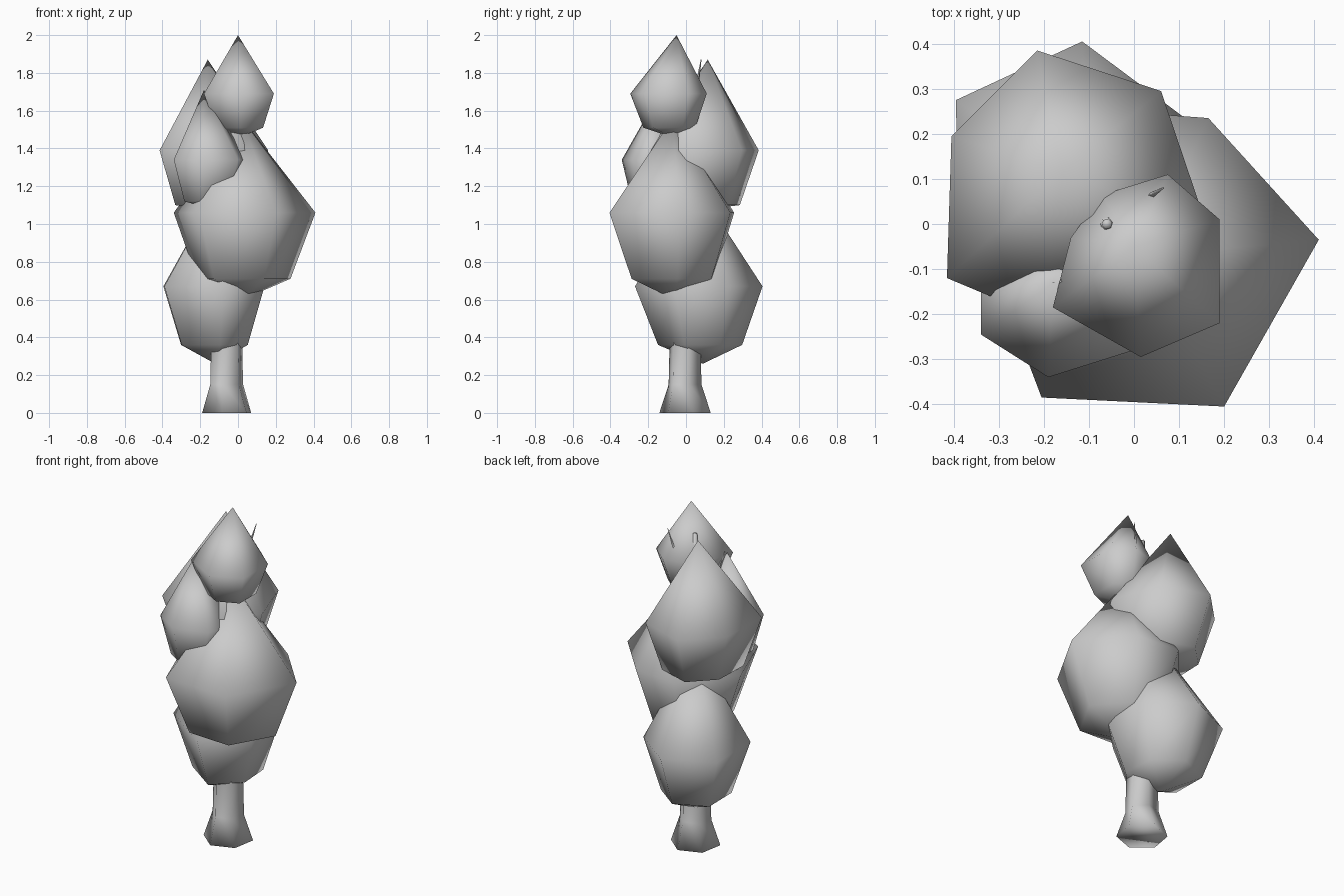
import bpy, bmesh, math
from mathutils import Vector

if "Cube" in bpy.data.objects:
    bpy.data.objects.remove(bpy.data.objects["Cube"])

grey = bpy.data.materials.new("plain grey")
grey.diffuse_color = (0.6, 0.6, 0.6, 1)
grey.use_nodes = True
grey.node_tree.nodes["Principled BSDF"].inputs["Base Color"].default_value = grey.diffuse_color


def finish(name, bm):
    bmesh.ops.recalc_face_normals(bm, faces=bm.faces[:])
    for f in bm.faces:
        f.smooth = True
    me = bpy.data.meshes.new(name)
    bm.to_mesh(me)
    bm.free()
    me.materials.append(grey)
    ob = bpy.data.objects.new(name, me)
    bpy.context.collection.objects.link(ob)
    return ob


def bridge(bm, a, b):
    n = len(a)
    for i in range(n):
        j = (i + 1) % n
        bm.faces.new((a[i], a[j], b[j], b[i]))


def fan(bm, ring, tip):
    for i in range(len(ring)):
        bm.faces.new((ring[i], ring[(i + 1) % len(ring)], tip))


def clump(name, apex, outline, z_wide, z_low, z_tip, shrink=0.66):
    """Teardrop leaf clump: pointed top, wide ring, smaller low ring, shallow base."""
    bm = bmesh.new()
    n = len(outline)
    cx = sum(p[0] for p in outline) / n
    cy = sum(p[1] for p in outline) / n
    wide = [bm.verts.new((x, y, z_wide)) for x, y in outline]
    low = [bm.verts.new((cx + (x - cx) * shrink, cy + (y - cy) * shrink, z_low))
           for x, y in outline]
    fan(bm, wide, bm.verts.new(apex))
    bridge(bm, wide, low)
    fan(bm, low, bm.verts.new((cx, cy, z_tip)))
    return finish(name, bm)


def stem(name, rings, sides=6):
    """Stem through rings of (centre, radius, turn in degrees)."""
    bm = bmesh.new()
    loops = []
    for c, r, turn in rings:
        loops.append([bm.verts.new(Vector(c) + Vector((
            r * math.cos(math.radians(turn) + math.tau * i / sides),
            r * math.sin(math.radians(turn) + math.tau * i / sides), 0)))
            for i in range(sides)])
    for a, b in zip(loops, loops[1:]):
        bridge(bm, a, b)
    bm.faces.new(loops[0])
    bm.faces.new(loops[-1])
    return finish(name, bm)


# Leaf clumps, top to bottom
clump("top_leaves", (0, -0.05, 2.0),
      [(0.075, 0.11), (-0.07, 0.065), (-0.14, -0.03), (-0.18, -0.185),
       (0.015, -0.295), (0.19, -0.22), (0.19, 0.01)], 1.69, 1.51, 1.46, 0.68)
clump("back_leaves", (-0.16, 0.115, 1.87),
      [(-0.405, 0.195), (-0.415, -0.12), (-0.2, -0.21), (0.05, -0.18),
       (0.16, 0.0), (0.06, 0.295), (-0.215, 0.385)], 1.39, 1.10, 1.07, 0.7)
clump("front_leaves", (-0.18, -0.13, 1.71),
      [(-0.34, -0.245), (-0.19, -0.34), (0.0, -0.28), (0.05, -0.15),
       (-0.15, -0.06), (-0.26, -0.08), (-0.34, -0.15)], 1.34, 1.12, 1.09)
clump("middle_leaves", (0.02, -0.07, 1.56),
      [(0.41, -0.035), (0.2, -0.405), (-0.205, -0.385), (-0.34, -0.03),
       (-0.1, 0.255), (0.165, 0.235)], 1.06, 0.71, 0.6)
clump("lower_leaves", (-0.1, 0.06, 1.2),
      [(-0.395, 0.275), (-0.115, 0.405), (0.12, 0.23), (0.14, -0.06),
       (-0.08, -0.27), (-0.39, -0.05)], 0.67, 0.36, 0.26)

# Tapered trunk with a twisted, flared foot
stem("trunk", [((-0.06, -0.005, 0), 0.138, 80), ((-0.06, -0.005, 0.15), 0.09, 15),
               ((-0.06, -0.005, 0.36), 0.085, 15), ((-0.06, 0, 1.0), 0.06, 15),
               ((-0.06, 0, 1.84), 0.012, 15)])

# Thin branches whose tips poke out of the leaves
for i, (root, tip) in enumerate([
        ((-0.06, 0, 1.35), (0.065, 0.08, 1.87)),
        ((-0.06, 0, 1.30), (-0.165, -0.13, 1.71)),
        ((-0.06, 0, 0.70), (-0.14, 0.14, 1.10))]):
    stem("branch_%d" % (i + 1), [(root, 0.03, 0), (tip, 0.002, 0)], 4)
